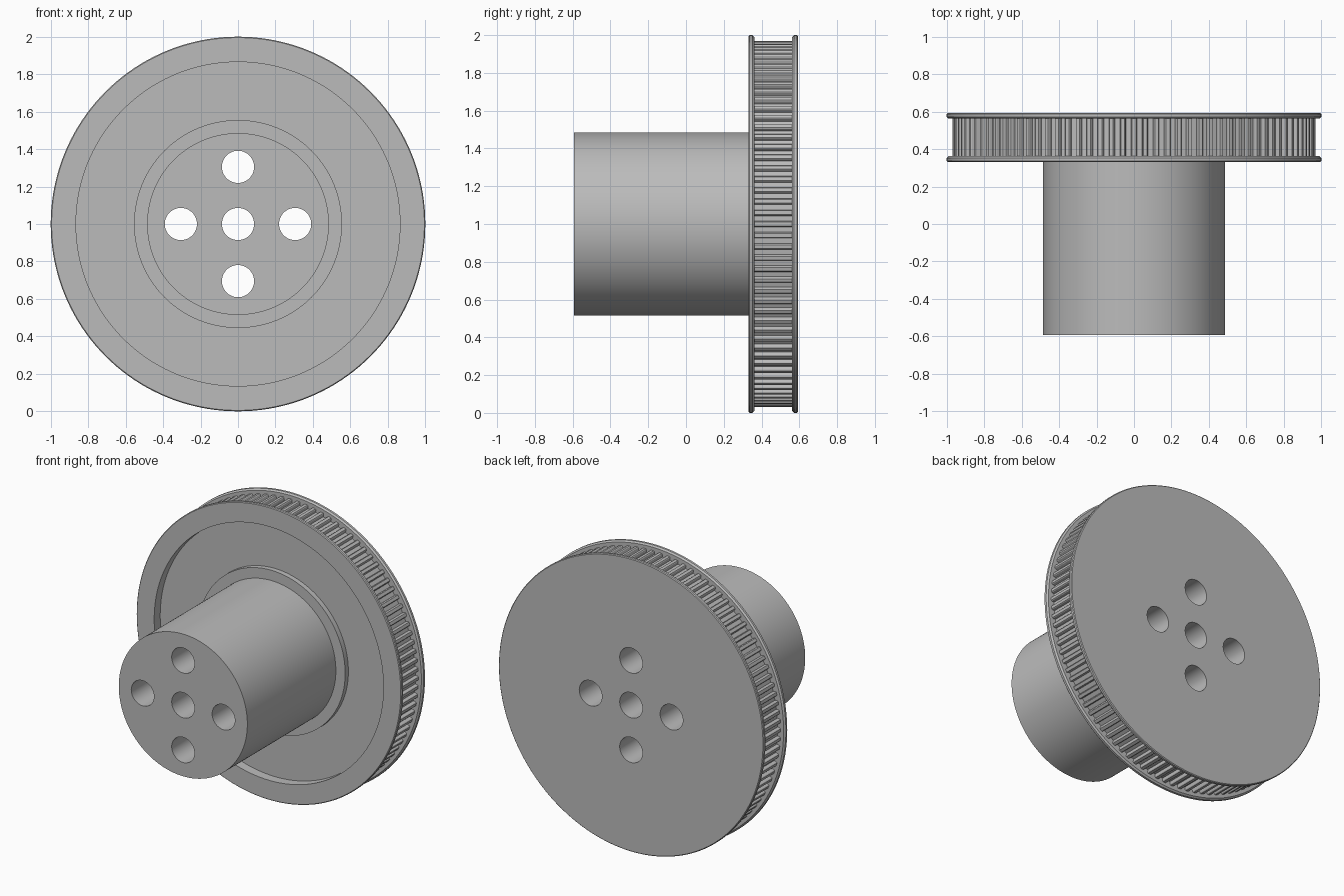
import bpy, bmesh
from math import cos, sin, pi, tau
from mathutils import Matrix, Vector

old = bpy.data.objects.get("Cube")
if old:
    bpy.data.objects.remove(old, do_unlink=True)

metal = bpy.data.materials.new("grey_metal")
metal.use_nodes = True
metal.diffuse_color = (0.5, 0.5, 0.5, 1)
metal.node_tree.nodes["Principled BSDF"].inputs["Base Color"].default_value = (0.5, 0.5, 0.5, 1)

CENTRE = Vector((0, 0, 1))
TEETH = 100
ROOT, TIP = 0.945, 0.968


def polar(r, a, y):
    """Point at radius r and angle a around the wheel axis."""
    return CENTRE + Vector((r * cos(a), y, r * sin(a)))


def finish(bm, name):
    bmesh.ops.recalc_face_normals(bm, faces=bm.faces)
    mesh = bpy.data.meshes.new(name)
    bm.to_mesh(mesh)
    bm.free()
    mesh.materials.append(metal)
    obj = bpy.data.objects.new(name, mesh)
    bpy.context.collection.objects.link(obj)
    return obj


def activate(obj):
    bpy.ops.object.select_all(action="DESELECT")
    obj.select_set(True)
    bpy.context.view_layer.objects.active = obj


def lathe(name, profile, steps=160):
    """Revolve (radius, y) points around the wheel axis."""
    bm = bmesh.new()
    rings = [[bm.verts.new(polar(r, tau * i / steps, y)) for i in range(steps)]
             for r, y in profile]
    for a, b in zip(rings, rings[1:]):
        for i in range(steps):
            j = (i + 1) % steps
            bm.faces.new((a[i], a[j], b[j], b[i]))
    bm.faces.new(rings[0])
    bm.faces.new(rings[-1])
    return finish(bm, name)


# Hub, stepped boss, recessed web, front flange, belt track and back flange
body = lathe("pulley_body", [
    (0.485, -0.592), (0.485, 0.362), (0.555, 0.362), (0.555, 0.397),
    (0.865, 0.397), (0.865, 0.332), (0.995, 0.332), (1.0, 0.337),
    (1.0, 0.352), (0.99, 0.362), (ROOT, 0.362), (ROOT, 0.562),
    (0.99, 0.562), (1.0, 0.572), (1.0, 0.587), (0.995, 0.592)])

# Five through holes: one on the axis and four around it
bm = bmesh.new()
for x, z in [(0, 0), (0.305, 0), (-0.305, 0), (0, 0.305), (0, -0.305)]:
    place = Matrix.Translation(CENTRE + Vector((x, 0, z))) @ Matrix.Rotation(pi / 2, 4, "X")
    bmesh.ops.create_cone(bm, cap_ends=True, segments=48, radius1=0.086,
                          radius2=0.086, depth=1.6, matrix=place)
cutter = finish(bm, "hole_cutter")
cutter.hide_render = True
cut = body.modifiers.new("holes", "BOOLEAN")
cut.operation, cut.solver, cut.object = "DIFFERENCE", "EXACT", cutter
activate(body)
bpy.ops.object.modifier_apply(modifier=cut.name)
bpy.data.objects.remove(cutter, do_unlink=True)
bpy.ops.object.shade_smooth_by_angle(angle=pi / 6)

# Belt teeth: rounded bars running between the two flanges
bm = bmesh.new()
pitch = tau / TEETH
section = [(ROOT - 0.01, -0.3), (ROOT, -0.27), (TIP - 0.005, -0.23), (TIP, -0.16),
           (TIP, 0.16), (TIP - 0.005, 0.23), (ROOT, 0.27), (ROOT - 0.01, 0.3)]
for t in range(TEETH):
    ends = [[bm.verts.new(polar(r, (t + k) * pitch, y)) for r, k in section]
            for y in (0.355, 0.569)]
    n = len(section)
    for i in range(n):
        j = (i + 1) % n
        bm.faces.new((ends[0][i], ends[0][j], ends[1][j], ends[1][i]))
    for end in ends:
        bm.faces.new(end)
teeth = finish(bm, "belt_teeth")
activate(teeth)
bpy.ops.object.shade_smooth_by_angle(angle=pi / 6)
